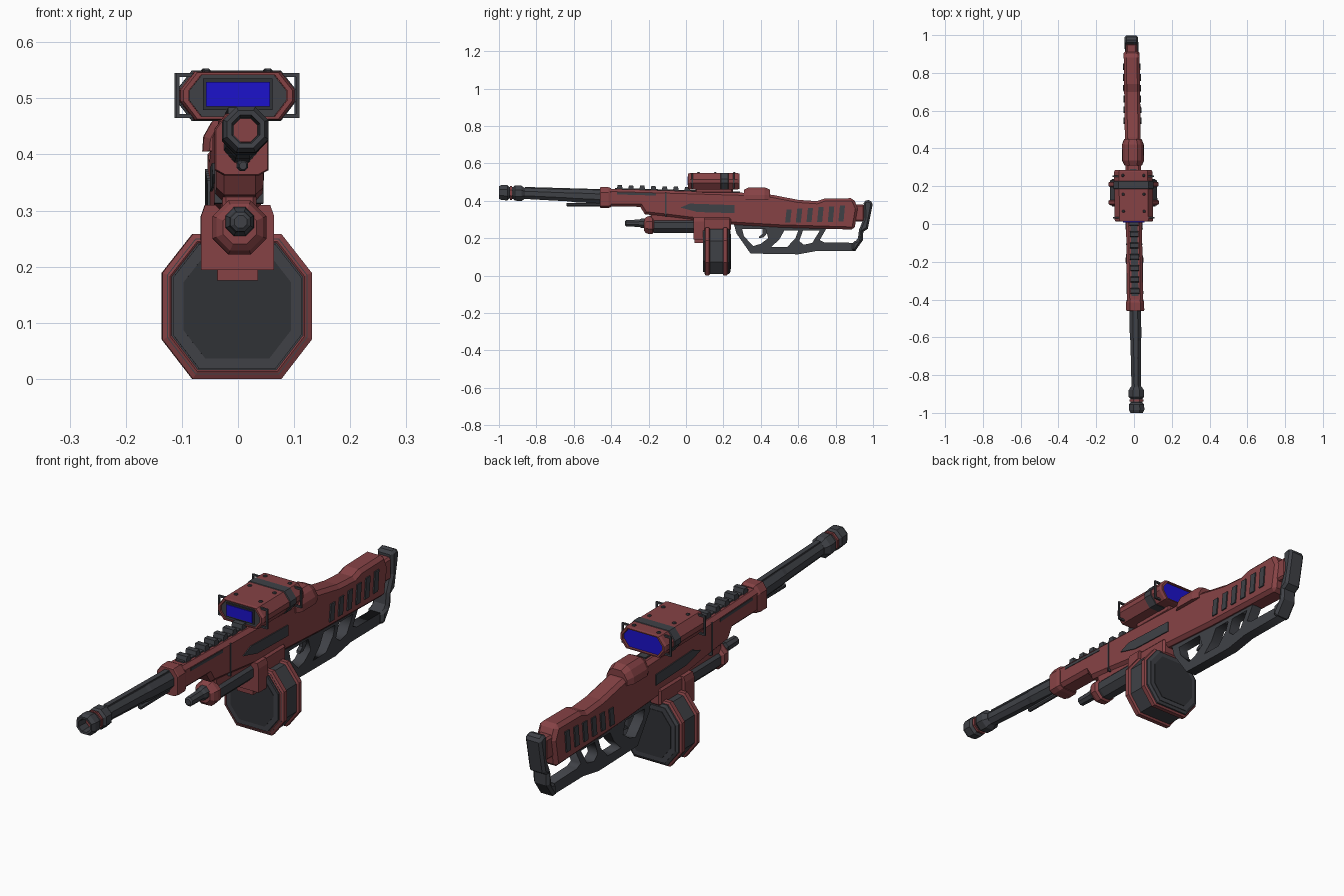
import bpy, bmesh, math
from mathutils import Vector, Matrix

def material(name, rgb):
    m = bpy.data.materials.new(name)
    m.diffuse_color = (*rgb, 1)
    return m

RED = material("red_paint", (0.24, 0.055, 0.06))
GREY = material("dark_grey", (0.05, 0.053, 0.062))
BLACK = material("charcoal", (0.03, 0.032, 0.037))
BLUE = material("blue_glass", (0.012, 0.006, 0.6))

def finish(name, mesh, mat, bevel=0):
    mesh.materials.append(mat)
    ob = bpy.data.objects.new(name, mesh)
    bpy.context.collection.objects.link(ob)
    if bevel:
        b = ob.modifiers.new("chamfer", 'BEVEL')
        b.width, b.segments = bevel, 1
        b.limit_method, b.angle_limit = 'ANGLE', math.radians(60)
    return ob

def loft(name, rings, mat, bevel=0):
    """Skin a list of equal-length rings and cap both ends."""
    bm = bmesh.new()
    vs = [[bm.verts.new(p) for p in r] for r in rings]
    n = len(rings[0])
    for a, b in zip(vs, vs[1:]):
        for i in range(n):
            bm.faces.new((a[i], a[(i + 1) % n], b[(i + 1) % n], b[i]))
    bm.faces.new(vs[0])
    bm.faces.new(vs[-1])
    bmesh.ops.recalc_face_normals(bm, faces=bm.faces)
    me = bpy.data.meshes.new(name)
    bm.to_mesh(me)
    bm.free()
    return finish(name, me, mat, bevel)

def side(name, yz, x0, x1, mat, bevel=0):
    """Side profile in (y, z), extruded across x."""
    return loft(name, [[(x, y, z) for y, z in yz] for x in (x0, x1)], mat, bevel)

def box(name, x0, x1, y0, y1, z0, z1, mat, bevel=0):
    return side(name, [(y0, z0), (y1, z0), (y1, z1), (y0, z1)], x0, x1, mat, bevel)

def stack(name, sec, steps, mat, cz=0.0):
    """Cross-section in (x, z), run along y with steps of (y, scale about cz)."""
    return loft(name, [[(x * s, y, cz + (z - cz) * s) for x, z in sec] for y, s in steps], mat)

def lathe(name, steps, cz, mat, n=8, tilt=0.0, tall=1.0):
    """Turned part along y from (y, radius) steps; tilt is rise per unit y."""
    rings = []
    for y, r in steps:
        a = [2 * math.pi * (i + 0.5) / n for i in range(n)]
        rings.append([(r * math.cos(t), y, cz + tilt * y + tall * r * math.sin(t)) for t in a])
    return loft(name, rings, mat)

def mirror_pts(half):
    """Complete a right-hand (x, z) outline to both sides."""
    return half + [(-x, z) for x, z in reversed(half)]

# barrel and muzzle brake
lathe("barrel", [(-0.9, 0.027), (-0.62, 0.03), (-0.6, 0.033), (-0.4, 0.034)], 0.402, GREY, 8, -0.043, 1.15)
side("barrel_rib", [(-0.86, 0.462), (-0.44, 0.447), (-0.44, 0.462), (-0.86, 0.474)], -0.01, 0.01, GREY)
lathe("muzzle_brake", [(-0.95, 0.024), (-0.999, 0.027), (-1.0, 0.036), (-0.985, 0.044), (-0.955, 0.044),
      (-0.945, 0.034), (-0.925, 0.034), (-0.915, 0.044), (-0.88, 0.044), (-0.86, 0.03)], 0.402, GREY, 8, -0.043)
lathe("muzzle_ring", [(-0.94, 0.04), (-0.93, 0.04)], 0.402, RED, 8, -0.043)
lathe("muzzle_bore", [(-0.955, 0.023), (-0.952, 0.023)], 0.402, RED, 8, -0.043)
lathe("lower_rod", [(-0.64, 0.007), (-0.635, 0.01), (-0.44, 0.01)], 0.38, GREY, 8)

# receiver and stock
side("receiver", [(-0.42, 0.37), (-0.245, 0.368), (-0.22, 0.328), (-0.11, 0.316), (0.02, 0.3), (0.26, 0.272),
     (0.5, 0.258), (0.9, 0.246), (0.92, 0.36), (0.895, 0.414), (0.74, 0.412), (0.7, 0.398), (0.6, 0.405),
     (0.46, 0.432), (0.34, 0.442), (0.0, 0.452), (-0.42, 0.464)], -0.042, 0.042, RED, 0.014)
stack("front_collar", mirror_pts([(0.03, 0.362), (0.048, 0.372), (0.048, 0.445), (0.028, 0.473)]),
      [(-0.46, 0.96), (-0.455, 1), (-0.415, 1), (-0.4, 0.9)], RED, 0.41)
side("receiver_seam", [(-0.112, 0.313), (-0.104, 0.312), (-0.104, 0.444), (-0.112, 0.444)], -0.0435, 0.0435, GREY)
box("stock_end_block", -0.03, 0.03, 0.9, 0.955, 0.29, 0.38, RED, 0.008)
stack("cheek_arch", mirror_pts([(0.058, 0.405), (0.056, 0.432), (0.042, 0.457), (0.024, 0.472)]),
      [(0.31, 0.8), (0.335, 1), (0.42, 1), (0.45, 0.8)], RED, 0.41)

for s, tag in ((1, "right"), (-1, "left")):
    # side panels, vents and handguard grooves
    side("side_panel_" + tag, [(-0.03, 0.364), (0.02, 0.385), (0.26, 0.377), (0.26, 0.334), (0.06, 0.34)],
         s * 0.03, s * 0.046, GREY)
    side("handguard_groove_" + tag, [(-0.37, 0.434), (-0.16, 0.428), (-0.16, 0.44), (-0.37, 0.446)],
         s * 0.03, s * 0.044, GREY)
    for i in range(6):
        y, z = 0.53 + 0.057 * i, 0.284 + 0.001 * i
        h = 0.07 + 0.003 * i
        side(f"stock_vent_{tag}_{i + 1}", [(y, z), (y + 0.027, z), (y + 0.035, z + h), (y + 0.008, z + h)],
             s * 0.03, s * 0.047, GREY)

# top rail
side("rail_base", [(-0.38, 0.455), (0.29, 0.436), (0.29, 0.45), (-0.38, 0.468)], -0.018, 0.018, GREY)
for i in range(10):
    y = -0.37 + 0.06 * i
    z = 0.452 - 0.027 * y
    side(f"rail_tooth_{i + 1}", [(y, z), (y + 0.032, z), (y + 0.027, z + 0.022), (y + 0.005, z + 0.022)],
         -0.023, 0.023, GREY)

# scope
box("scope_mount", -0.032, 0.032, 0.05, 0.25, 0.44, 0.468, RED, 0.006)
scope = mirror_pts([(0.076, 0.461), (0.102, 0.495), (0.102, 0.515), (0.076, 0.548)])
stack("scope_body", scope, [(0.03, 0.86), (0.012, 0.86), (0.012, 0.95), (0.022, 1), (0.275, 1),
      (0.285, 0.95), (0.285, 0.86), (0.268, 0.86)], RED, 0.505)
stack("scope_band", scope, [(0.185, 1), (0.187, 1.04), (0.225, 1.04), (0.227, 1)], GREY, 0.505)
stack("scope_bezel", scope, [(0.018, 0.85), (0.04, 0.85)], GREY, 0.505)
box("scope_display_frame", -0.062, 0.062, 0.012, 0.03, 0.479, 0.535, BLACK)
box("scope_front_lens", -0.057, 0.057, 0.009, 0.02, 0.485, 0.529, BLUE)
stack("scope_rear_lens", scope, [(0.255, 0.85), (0.275, 0.85)], BLUE, 0.505)
for s, tag in ((1, "right"), (-1, "left")):
    for k, y in enumerate((0.03, 0.25)):
        n = f"scope_guard_{tag}_{k + 1}"
        x0, x1 = s * 0.07, s * 0.11
        box(n + "_post", s * 0.104, x1, y, y + 0.008, 0.466, 0.544, GREY)
        box(n + "_top", x0, x1, y, y + 0.008, 0.538, 0.545, GREY)
        box(n + "_base", x0, x1, y, y + 0.008, 0.465, 0.472, GREY)
    for k, y in enumerate((0.06, 0.15, 0.25)):
        box(f"scope_bolt_{tag}_{k + 1}", s * 0.048, s * 0.062, y, y + 0.014, 0.54, 0.553, GREY, 0.003)

# under-barrel attachment
lathe("underbarrel_tube", [(-0.325, 0.012), (-0.32, 0.019), (-0.25, 0.021), (-0.24, 0.026), (-0.2, 0.03)], 0.28, GREY)
lathe("underbarrel_collar", [(-0.225, 0.032), (-0.215, 0.045), (-0.2, 0.052), (-0.18, 0.052), (-0.17, 0.04)], 0.27, RED)
lathe("underbarrel_body", [(-0.18, 0.04), (-0.16, 0.044), (0.05, 0.044)], 0.268, GREY)
box("underbarrel_hanger", -0.03, 0.03, -0.19, 0.05, 0.285, 0.33, RED, 0.006)

# magazine well and drum
stack("magazine_well_front", mirror_pts([(0.065, 0.194), (0.065, 0.29), (0.058, 0.31)]),
      [(0.04, 1), (0.1, 1)], RED, 0.25)
box("magazine_well_foot", -0.036, 0.036, 0.045, 0.1, 0.175, 0.2, RED)
box("magazine_well_top", -0.05, 0.05, 0.09, 0.24, 0.24, 0.31, RED, 0.008)
drum = mirror_pts([(0.079, 0.0), (0.133, 0.07), (0.133, 0.189), (0.079, 0.258)])
stack("drum_core", drum, [(0.115, 0.7), (0.115, 0.74), (0.1, 0.85), (0.1, 0.94), (0.23, 0.94),
      (0.236, 0.85), (0.222, 0.74), (0.222, 0.7)], GREY, 0.129)
for k, (y0, y1) in enumerate(((0.1, 0.128), (0.196, 0.224))):
    stack(f"drum_ring_{k + 1}", drum, [(y0, 0.88), (y0 - 0.002, 0.9), (y0 + 0.005, 1), (y1 - 0.005, 1), (y1, 0.93)],
          RED, 0.129)
for k, (y0, y1) in enumerate(((0.092, 0.12), (0.215, 0.238))):
    stack(f"drum_rim_{k + 1}", drum, [(y0, 0.86), (y1, 0.86)], GREY, 0.129)
    stack(f"drum_face_{k + 1}", drum, [(y0 - 0.002, 0.72), (y1 + 0.002, 0.72)], BLACK, 0.129)

# skeleton grip frame with three openings
cu = bpy.data.curves.new("grip_curve", 'CURVE')
cu.dimensions, cu.fill_mode, cu.extrude = '2D', 'BOTH', 0.022
for loop in (
    [(0.255, 0.28), (0.27, 0.225), (0.345, 0.118), (0.6, 0.114), (0.7, 0.132), (0.9, 0.132), (0.915, 0.175),
     (0.74, 0.178), (0.715, 0.19), (0.755, 0.26), (0.5, 0.275)],
    [(0.3, 0.25), (0.425, 0.25), (0.44, 0.2), (0.4, 0.17), (0.36, 0.158), (0.31, 0.21)],
    [(0.525, 0.24), (0.6, 0.24), (0.585, 0.2), (0.54, 0.152), (0.455, 0.152), (0.5, 0.195)],
    [(0.625, 0.24), (0.715, 0.24), (0.675, 0.175), (0.63, 0.165), (0.605, 0.185)]):
    sp = cu.splines.new('POLY')
    sp.points.add(len(loop) - 1)
    for p, (y, z) in zip(sp.points, loop):
        p.co = (y, z, 0, 1)
    sp.use_cyclic_u = True
tmp = bpy.data.objects.new("grip_helper", cu)
bpy.context.collection.objects.link(tmp)
bpy.context.view_layer.update()
mesh = bpy.data.meshes.new_from_object(tmp.evaluated_get(bpy.context.evaluated_depsgraph_get()))
bpy.data.objects.remove(tmp)
mesh.transform(Matrix(((0, 0, 1, 0), (1, 0, 0, 0), (0, 1, 0, 0), (0, 0, 0, 1))))
mesh.materials.clear()
finish("grip_frame", mesh, GREY)
side("trigger", [(0.41, 0.262), (0.435, 0.262), (0.432, 0.225), (0.415, 0.205), (0.39, 0.2), (0.392, 0.21),
     (0.408, 0.222)], -0.008, 0.008, GREY)

# butt plate
side("butt_plate", [(0.95, 0.398), (0.975, 0.404), (1.0, 0.392), (0.972, 0.25), (0.948, 0.235), (0.946, 0.19),
     (0.905, 0.132), (0.885, 0.132), (0.89, 0.18), (0.918, 0.19), (0.925, 0.245), (0.952, 0.31)],
     -0.036, 0.036, GREY, 0.01)

# the whole model sits slightly turned about z
yaw = Matrix.Identity(4)
yaw[0][1] = -0.014
for ob in bpy.context.collection.objects:
    ob.data.transform(yaw)
